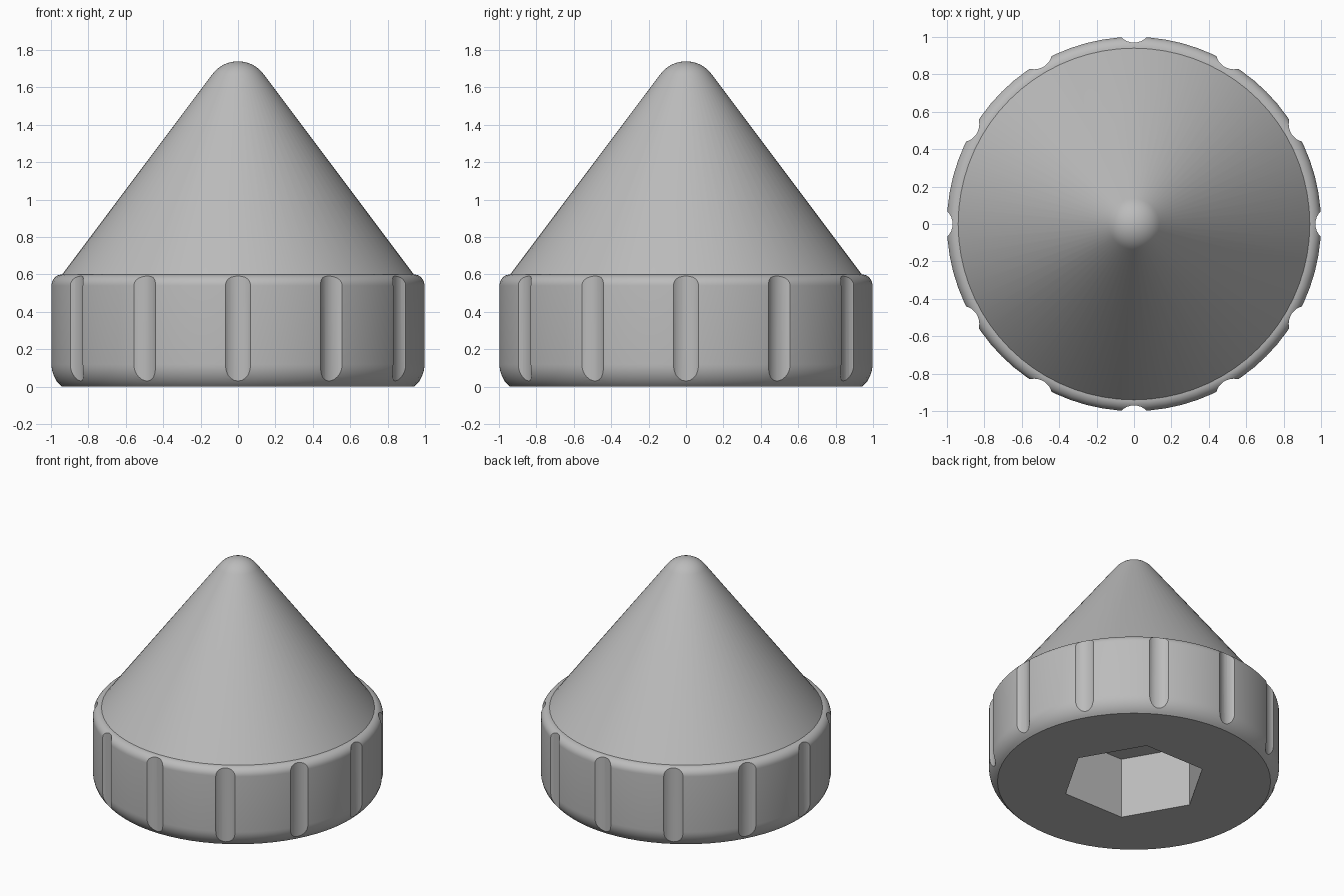
import bpy, bmesh, math
from math import sin, cos, radians

cube = bpy.data.objects.get("Cube")
if cube:
    bpy.data.objects.remove(cube, do_unlink=True)

SEGMENTS = 72
GROOVES = 12

grey = bpy.data.materials.new("plain grey")
grey.use_nodes = True
GREY = (0.5, 0.5, 0.5, 1)
grey.diffuse_color = GREY
grey.node_tree.nodes["Principled BSDF"].inputs["Base Color"].default_value = GREY


def make_object(name, bm):
    mesh = bpy.data.meshes.new(name)
    bmesh.ops.recalc_face_normals(bm, faces=bm.faces)
    bm.to_mesh(mesh)
    bm.free()
    mesh.materials.append(grey)
    obj = bpy.data.objects.new(name, mesh)
    bpy.context.collection.objects.link(obj)
    return obj


def arc(cx, cz, r, start, end, steps):
    angles = [radians(start + (end - start) * i / steps) for i in range(steps + 1)]
    return [(cx + r * cos(a), cz + r * sin(a)) for a in angles]


def lathe(name, profile):
    """Revolve (radius, height) points whose two ends lie on the axis."""
    bm = bmesh.new()
    verts = [bm.verts.new((r, 0, z)) for r, z in profile]
    edges = [bm.edges.new(pair) for pair in zip(verts, verts[1:])]
    bmesh.ops.spin(bm, geom=verts + edges, cent=(0, 0, 0), axis=(0, 0, 1),
                   angle=math.tau, steps=SEGMENTS)
    bmesh.ops.remove_doubles(bm, verts=bm.verts, dist=0.0001)
    return make_object(name, bm)


def prism(name, x, y, radius, sides, bottom, top):
    bm = bmesh.new()
    ring = [bm.verts.new((x + radius * cos(math.tau * i / sides),
                          y + radius * sin(math.tau * i / sides), bottom))
            for i in range(sides)]
    face = bm.faces.new(ring)
    up = bmesh.ops.extrude_face_region(bm, geom=[face])["geom"]
    bmesh.ops.translate(bm, vec=(0, 0, top - bottom),
                        verts=[v for v in up if isinstance(v, bmesh.types.BMVert)])
    return make_object(name, bm)


# Pointed cap: rounded grip ring, cone and ball tip in one profile
profile = [(0, 0)]
profile += arc(0.85, 0.12, 0.15, -53.13, 0, 8)      # lower edge of the grip
profile += arc(0.94, 0.54, 0.06, 0, 90, 8)          # upper edge of the grip
profile += arc(0, 1.57, 0.17, 36.87, 90, 8)[:-1]    # ball tip
profile += [(0, 1.74)]
cap = lathe("pointed_cap", profile)

# Cutters: finger grooves around the grip and a hexagonal socket below
cutters = [prism("socket_cutter", 0, 0, 0.5, 6, -0.2, 0.46)]
for i in range(GROOVES):
    a = math.tau * i / GROOVES
    cutters.append(prism("groove_cutter", 1.067 * cos(a), 1.067 * sin(a),
                         0.097, 32, -0.2, 0.8))

bpy.context.view_layer.objects.active = cap
for cutter in cutters:
    cutter.hide_render = True
    cut = cap.modifiers.new("cut", 'BOOLEAN')
    cut.operation = 'DIFFERENCE'
    cut.solver = 'EXACT'
    cut.object = cutter
    bpy.ops.object.modifier_apply(modifier=cut.name)
    bpy.data.objects.remove(cutter, do_unlink=True)

# Smooth the round surfaces, keep the cut edges crisp
bpy.ops.object.select_all(action='DESELECT')
cap.select_set(True)
bpy.ops.object.shade_smooth_by_angle(angle=radians(30))
